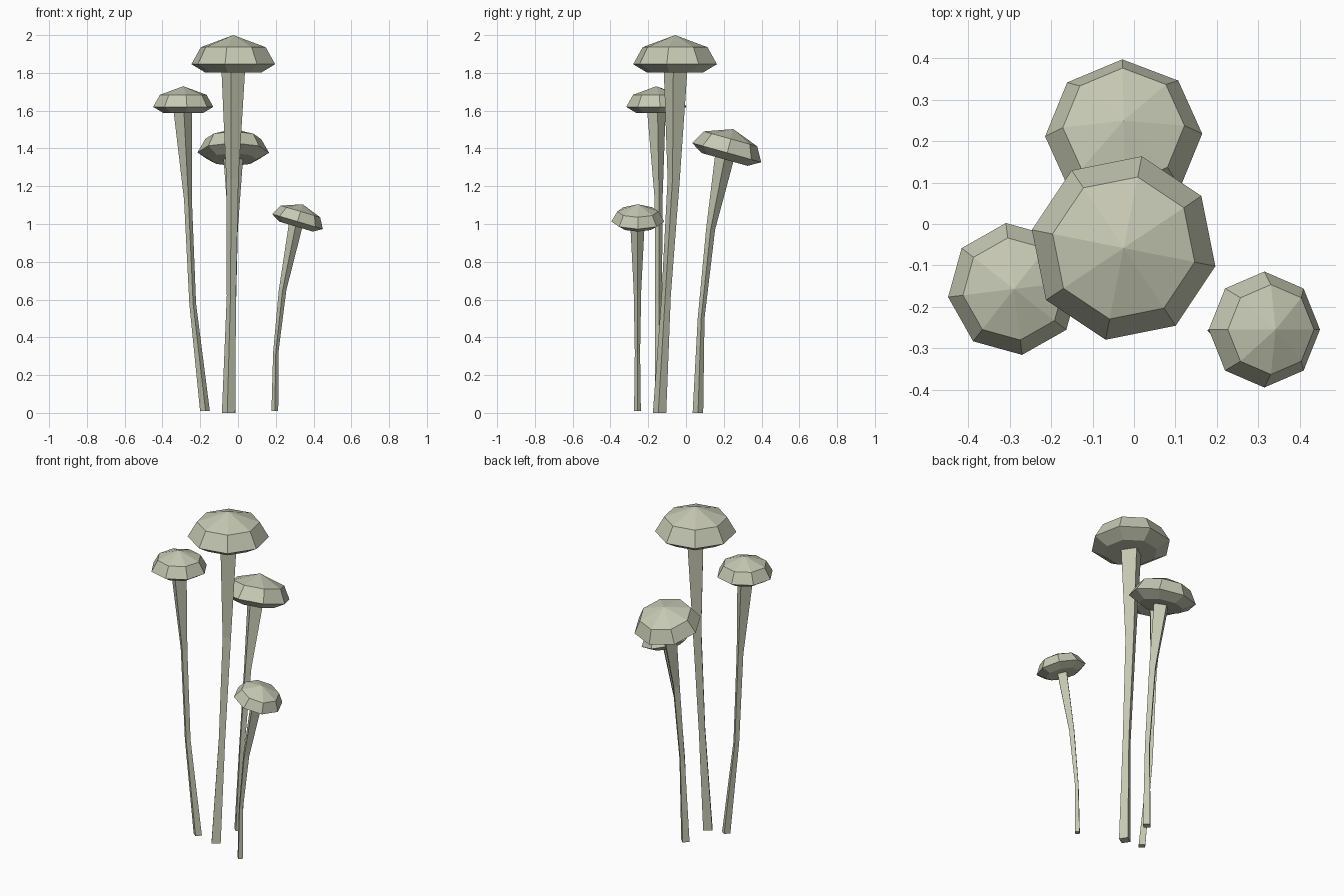
import bpy, bmesh, math
from mathutils import Matrix, Vector

cube = bpy.data.objects.get("Cube")
if cube:
    bpy.data.objects.remove(cube, do_unlink=True)

mat = bpy.data.materials.new("pale grey green")
mat.use_nodes = True
colour = (0.56, 0.58, 0.45, 1)
mat.diffuse_color = colour
mat.node_tree.nodes["Principled BSDF"].inputs["Base Color"].default_value = colour


def add_object(name, bm):
    bmesh.ops.recalc_face_normals(bm, faces=bm.faces)
    mesh = bpy.data.meshes.new(name)
    bm.to_mesh(mesh)
    bm.free()
    mesh.materials.append(mat)
    obj = bpy.data.objects.new(name, mesh)
    bpy.context.collection.objects.link(obj)
    return obj


def ring(bm, centre, radius, sides, turn):
    angles = [math.radians(turn) + math.tau * i / sides for i in range(sides)]
    return [bm.verts.new(Vector(centre) + radius * Vector((math.cos(a), math.sin(a), 0)))
            for a in angles]


def bridge(bm, low, high):
    n = len(low)
    for i in range(n):
        j = (i + 1) % n
        bm.faces.new((low[i], low[j], high[j], high[i]))


# Faceted cap: underside ring, rim, shoulder ring and peak
CAP_PROFILE = [(0.15, -0.045), (0.226, 0), (0.175, 0.09)]
PEAK = 0.154


def make_cap(name, centre, scale, turn, tilt_x=0, tilt_y=0):
    bm = bmesh.new()
    rings = [ring(bm, (0, 0, z), r, 8, turn) for r, z in CAP_PROFILE]
    for low, high in zip(rings, rings[1:]):
        bridge(bm, low, high)
    bm.faces.new(rings[0])
    peak = bm.verts.new((0, 0, PEAK))
    top = rings[-1]
    for i in range(8):
        bm.faces.new((top[i], top[(i + 1) % 8], peak))
    obj = add_object(name, bm)
    obj.matrix_world = (Matrix.Translation(centre)
                        @ Matrix.Rotation(math.radians(tilt_x), 4, "X")
                        @ Matrix.Rotation(math.radians(tilt_y), 4, "Y")
                        @ Matrix.Scale(scale, 4))


# Four-sided stem through (x, y, z, radius) points
def make_stem(name, points, turn):
    bm = bmesh.new()
    rings = [ring(bm, p[:3], p[3], 4, turn) for p in points]
    for low, high in zip(rings, rings[1:]):
        bridge(bm, low, high)
    bm.faces.new(rings[0])
    bm.faces.new(rings[-1])
    add_object(name, bm)


# Tall middle mushroom
make_cap("tall_cap", (-0.025, -0.058, 1.846), 1, 33.8)
make_stem("tall_stem", [(-0.05, -0.14, 0, 0.036), (-0.035, -0.105, 0.62, 0.025),
                        (-0.03, -0.065, 1.24, 0.033), (-0.025, -0.055, 1.82, 0.064)], -11)

# Upright mushroom on the right side
make_cap("right_cap", (-0.29, -0.157, 1.62), 0.71, 7)
make_stem("right_stem", [(-0.175, -0.14, 0.01, 0.026), (-0.24, -0.145, 0.58, 0.018),
                         (-0.265, -0.145, 1.13, 0.021), (-0.293, -0.157, 1.61, 0.05)], 7)

# Back mushroom, leaning backwards
make_cap("back_cap", (-0.025, 0.215, 1.378), 0.84, 1, tilt_x=-15.6)
make_stem("back_stem", [(-0.04, 0.063, 0, 0.028), (-0.03, 0.08, 0.5, 0.018),
                        (-0.025, 0.13, 0.97, 0.024), (-0.025, 0.207, 1.365, 0.053)], 1)

# Short left mushroom, leaning outwards
make_cap("left_cap", (0.315, -0.255, 1.013), 0.62, 0, tilt_y=16.5)
make_stem("left_stem", [(0.195, -0.257, 0.01, 0.018), (0.2, -0.257, 0.32, 0.014),
                        (0.236, -0.257, 0.65, 0.02), (0.307, -0.257, 1.0, 0.038)], 0)
